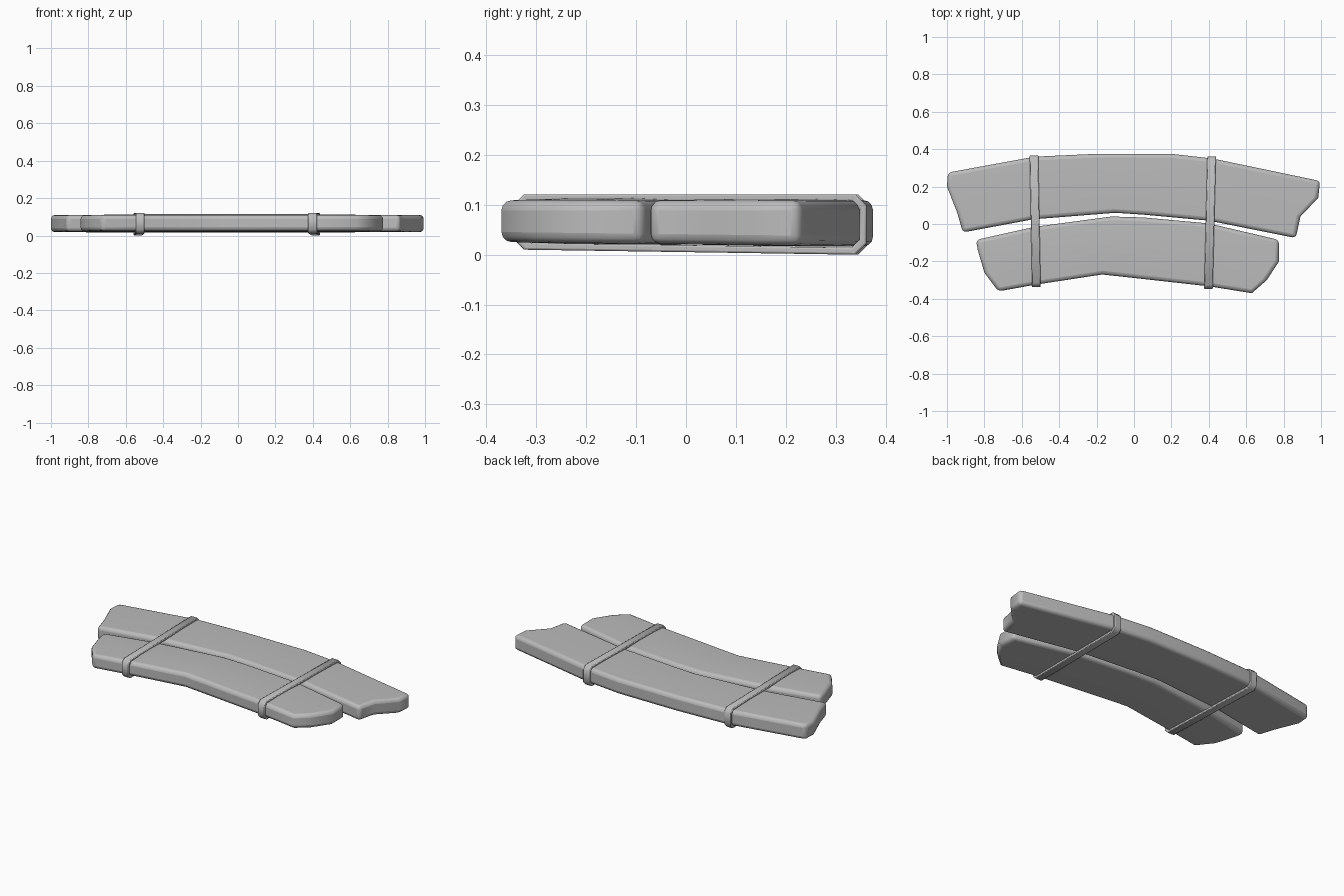
import bpy, bmesh
from mathutils import Vector

cube = bpy.data.objects.get("Cube")
if cube:
    bpy.data.objects.remove(cube, do_unlink=True)

grey = bpy.data.materials.new("plain grey")
grey.use_nodes = True
grey.diffuse_color = (0.5, 0.5, 0.5, 1)
grey.node_tree.nodes["Principled BSDF"].inputs["Base Color"].default_value = (0.5, 0.5, 0.5, 1)


def finish(bm, name, bevel, segments, angle):
    """Turn a bmesh into a softly bevelled, smooth shaded object."""
    bmesh.ops.recalc_face_normals(bm, faces=bm.faces[:])
    mesh = bpy.data.meshes.new(name)
    bm.to_mesh(mesh)
    bm.free()
    mesh.materials.append(grey)
    obj = bpy.data.objects.new(name, mesh)
    bpy.context.collection.objects.link(obj)
    mod = obj.modifiers.new("soft edges", "BEVEL")
    mod.width, mod.segments = bevel, segments
    mod.limit_method = "ANGLE"
    mod.angle_limit = 0.9
    bpy.ops.object.select_all(action="DESELECT")
    obj.select_set(True)
    bpy.context.view_layer.objects.active = obj
    bpy.ops.object.shade_smooth_by_angle(angle=angle)


def plank(name, back, front, left_end, right_end, crown):
    """Slab spanned between a back and a front edge, with ragged ends."""
    cols = [left_end]
    for b, f in zip(back, front):
        b, f = Vector(b), Vector(f)
        cols.append([b.lerp(f, i / 3) for i in range(4)])
    cols.append(right_end)
    last = len(cols) - 1
    bm = bmesh.new()
    layers = []
    for top in (True, False):
        grid = []
        for c, col in enumerate(cols):
            row = []
            for r, (x, y) in enumerate(col):
                raised = crown if 0 < r < 3 and 0 < c < last else 0
                z = 0.109 + raised if top else 0.021 - 0.012 * y - raised * 0.5
                row.append(bm.verts.new((x, y, z)))
            grid.append(row)
        layers.append(grid)
        for c in range(last):
            for r in range(3):
                bm.faces.new((grid[c][r], grid[c + 1][r], grid[c + 1][r + 1], grid[c][r + 1]))
    # walls around the rim
    rim = ([(c, 0) for c in range(last)] + [(last, r) for r in range(3)]
           + [(c, 3) for c in range(last, 0, -1)] + [(0, r) for r in range(3, 0, -1)])
    t, b = layers
    for (c, r), (d, s) in zip(rim, rim[1:] + rim[:1]):
        bm.faces.new((t[c][r], t[d][s], b[d][s], b[c][r]))
    finish(bm, name, 0.02, 3, 1.0)


# Two bent planks lying side by side
plank("back_plank",
      [(-0.53, 0.36), (-0.2, 0.375), (0.2, 0.375), (0.42, 0.35)],
      [(-0.54, 0.025), (-0.1, 0.06), (0.05, 0.05), (0.4, 0.018)],
      [(-0.995, 0.275), (-1.0, 0.2), (-0.945, 0.06), (-0.915, -0.045)],
      [(0.995, 0.23), (0.985, 0.14), (0.89, 0.04), (0.865, -0.075)], 0.003)
plank("front_plank",
      [(-0.53, -0.015), (-0.12, 0.04), (0.05, 0.035), (0.4, 0.003)],
      [(-0.53, -0.325), (-0.17, -0.27), (-0.05, -0.283), (0.4, -0.333)],
      [(-0.845, -0.085), (-0.835, -0.14), (-0.8, -0.26), (-0.725, -0.36)],
      [(0.775, -0.085), (0.775, -0.2), (0.71, -0.3), (0.63, -0.37)], 0.005)


def strap(name, x_back, x_front, y_back, y_front):
    """Flat band wrapped around both planks, with cut corners."""
    def loop(inset):
        b, f = y_back - inset, y_front + inset
        low_b, low_f, high = 0.0 + inset, 0.01 + inset, 0.121 - inset
        cut = 0.022 - inset * 0.4
        return [(f, low_f + cut), (f + cut, low_f), (b - cut, low_b), (b, low_b + cut),
                (b, high - cut), (b - cut, high), (f + cut, high), (f, high - cut)]
    bm = bmesh.new()
    rings = []
    for inset, half in ((0, -0.023), (0, 0.023), (0.014, 0.023), (0.014, -0.023)):
        ring = []
        for y, z in loop(inset):
            t = (y - y_front) / (y_back - y_front)
            ring.append(bm.verts.new((x_front + (x_back - x_front) * t + half, y, z)))
        rings.append(ring)
    for a, b in zip(rings, rings[1:] + rings[:1]):
        for i in range(8):
            j = (i + 1) % 8
            bm.faces.new((a[i], a[j], b[j], b[i]))
    finish(bm, name, 0.004, 2, 0.9)


# Bands holding the planks together
strap("right_strap", -0.535, -0.522, 0.367, -0.337)
strap("left_strap", 0.415, 0.398, 0.362, -0.347)
